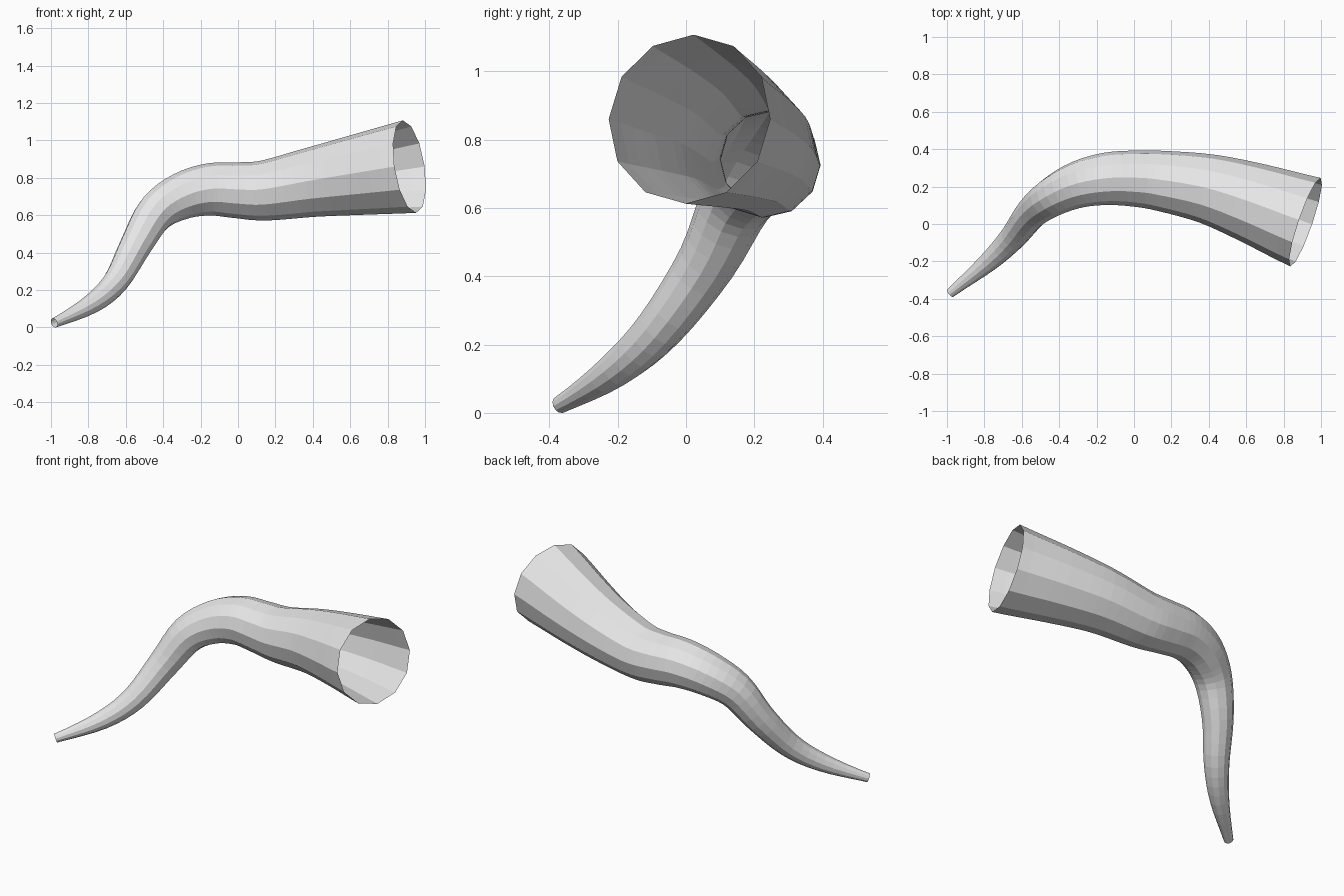
import bpy, bmesh, math
from mathutils import Vector

if "Cube" in bpy.data.objects:
    bpy.data.objects.remove(bpy.data.objects["Cube"])

SIDES, STEPS = 12, 4

# Centre line and radius (x, y, z, r), mouth to tip; first and last only steer the ends
path = [
    (1.20, -0.08, 0.905, 0.28),
    (0.917, 0.01, 0.86, 0.25),
    (0.64, 0.112, 0.816, 0.216),
    (0.40, 0.187, 0.777, 0.187),
    (0.15, 0.23, 0.733, 0.162),
    (0.00, 0.243, 0.733, 0.150),
    (-0.15, 0.241, 0.738, 0.140),
    (-0.30, 0.21, 0.702, 0.125),
    (-0.438, 0.145, 0.615, 0.106),
    (-0.545, 0.06, 0.44, 0.087),
    (-0.65, -0.075, 0.25, 0.070),
    (-0.78, -0.205, 0.128, 0.053),
    (-0.983, -0.37, 0.024, 0.026),
    (-1.19, -0.54, -0.06, 0.01),
]
path = [Vector(p) for p in path]


def spline(a, b, c, d, t):
    """Smooth curve point between b and c, with its direction."""
    m, n = (c - a) / 2, (d - b) / 2
    k2, k3 = 3 * (c - b) - 2 * m - n, 2 * (b - c) + m + n
    return b + m * t + k2 * t * t + k3 * t ** 3, m + 2 * k2 * t + 3 * k3 * t * t


samples = []
for i in range(1, len(path) - 2):
    for s in range(STEPS):
        samples.append(spline(*path[i - 1:i + 3], s / STEPS))
samples.append(spline(*path[-4:], 1.0))

# Horn: twelve-sided tapering tube, open at both ends
bm = bmesh.new()
up, previous = Vector((0, 0, 1)), None
for point, slope in samples:
    axis = slope.xyz.normalized()
    up = (up - axis * up.dot(axis)).normalized()
    side = axis.cross(up)
    ring = []
    for k in range(SIDES):
        a = math.tau * k / SIDES
        ring.append(bm.verts.new(point.xyz + point.w * (up * math.cos(a) + side * math.sin(a))))
    if previous:
        for k in range(SIDES):
            j = (k + 1) % SIDES
            bm.faces.new((previous[k], previous[j], ring[j], ring[k]))
    previous = ring
# Make sure the faces point outward
bm.normal_update()
first = next(iter(bm.faces))
if first.normal.dot(first.calc_center_median() - samples[0][0].xyz) < 0:
    bmesh.ops.reverse_faces(bm, faces=bm.faces[:])

mesh = bpy.data.meshes.new("horn")
bm.to_mesh(mesh)
bm.free()
horn = bpy.data.objects.new("horn", mesh)
bpy.context.collection.objects.link(horn)

grey = bpy.data.materials.new("light grey")
grey.diffuse_color = (0.8, 0.8, 0.8, 1)
grey.use_nodes = True
grey.node_tree.nodes["Principled BSDF"].inputs["Base Color"].default_value = grey.diffuse_color
mesh.materials.append(grey)
